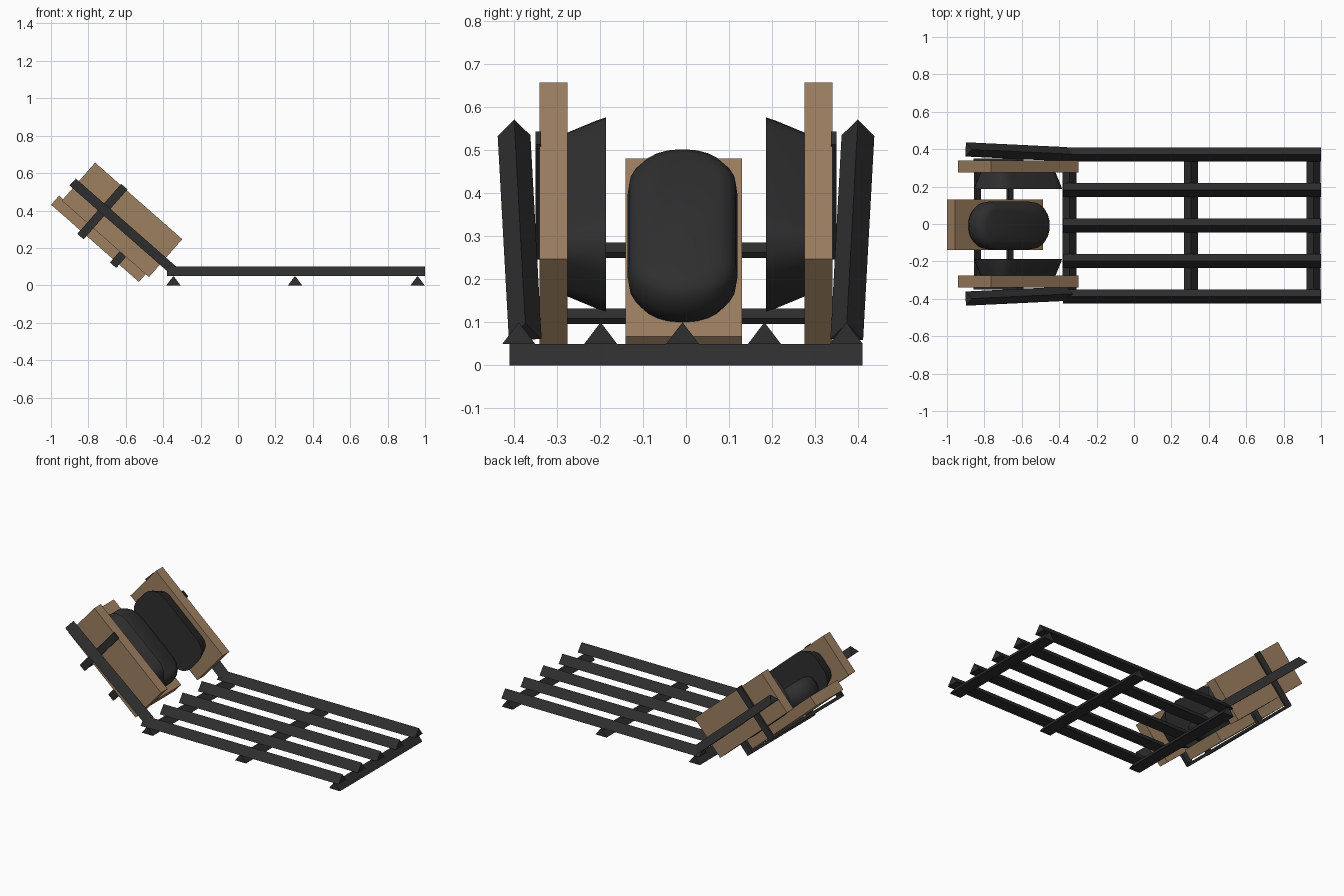
import bpy, bmesh
from math import radians, sin, cos, pi
from mathutils import Matrix, Vector

cube = bpy.data.objects.get("Cube")
if cube:
    bpy.data.objects.remove(cube, do_unlink=True)


def material(name, rgb):
    m = bpy.data.materials.new(name)
    m.use_nodes = True
    colour = (*rgb, 1)
    m.diffuse_color = colour
    m.node_tree.nodes["Principled BSDF"].inputs["Base Color"].default_value = colour
    return m


BROWN = material("tan_wood", (0.34, 0.215, 0.12))
BLACK = material("charcoal", (0.028, 0.028, 0.029))

# Tilted frame shared by the seat: local x runs down the slope, z faces out of it
TILT = Matrix.Translation((-0.62, 0, 0.35)) @ Matrix.Rotation(radians(41.3), 4, "Y")


def finish(name, bm, mat, matrix, smooth=False):
    bmesh.ops.recalc_face_normals(bm, faces=bm.faces)
    mesh = bpy.data.meshes.new(name)
    bm.to_mesh(mesh)
    bm.free()
    mesh.transform(matrix)
    mesh.materials.append(mat)
    obj = bpy.data.objects.new(name, mesh)
    bpy.context.collection.objects.link(obj)
    if smooth:
        bpy.ops.object.select_all(action="DESELECT")
        bpy.context.view_layer.objects.active = obj
        obj.select_set(True)
        bpy.ops.object.shade_smooth_by_angle(angle=radians(40))
    return obj


def box(name, centre, size, mat):
    bm = bmesh.new()
    bmesh.ops.create_cube(bm, size=1)
    bmesh.ops.scale(bm, vec=size, verts=bm.verts)
    return finish(name, bm, mat, TILT @ Matrix.Translation(centre))


def loft(bm, rings):
    loops = [[bm.verts.new(p) for p in ring] for ring in rings]
    n = len(loops[0])
    for a, b in zip(loops, loops[1:]):
        for i in range(n):
            bm.faces.new((a[i], a[(i + 1) % n], b[(i + 1) % n], b[i]))
    bm.faces.new(loops[0])
    bm.faces.new(loops[-1])


def wedge_bar(name, start, end, up, half_width=0.038, height=0.05):
    """Triangular bar: flat base from start to end, ridge towards up."""
    start, end, up = Vector(start), Vector(end), Vector(up)
    side = (end - start).cross(up).normalized() * half_width
    bm = bmesh.new()
    loft(bm, [[p - side, p + side, p + up * height] for p in (start, end)])
    return finish(name, bm, BLACK, Matrix())


def rounded_outline(length, width, radius, z, steps=6):
    pts = []
    corners = ((1, 1), (-1, 1), (-1, -1), (1, -1))
    for q, (sx, sy) in enumerate(corners):
        for k in range(steps + 1):
            a = (q + k / steps) * pi / 2
            pts.append((sx * (length / 2 - radius) + radius * cos(a),
                        sy * (width / 2 - radius) + radius * sin(a), z))
    return pts


def pad(name, length, width, radius, layers, matrix):
    """Cushion lofted through (height, inset) layers."""
    bm = bmesh.new()
    loft(bm, [rounded_outline(length - 2 * i, width - 2 * i, radius - i, z)
              for z, i in layers])
    return finish(name, bm, BLACK, TILT @ matrix, smooth=True)


# Ground frame: cross feet and long rails
for i, x in enumerate((-0.345, 0.305, 0.96)):
    wedge_bar(f"cross_foot_{i + 1}", (x, -0.41, 0), (x, 0.41, 0), (0, 0, 1))
for i in range(5):
    y = 0.372 - 0.19 * i
    wedge_bar(f"long_rail_{i + 1}", (-0.38, y, 0.05), (1, y, 0.05), (0, 0, 1))

# Seat board, its cushion and the cross rods beneath
box("seat_board", (-0.026, -0.005, -0.157), (0.625, 0.27, 0.065), BROWN)
pad("seat_cushion", 0.52, 0.256, 0.12,
    [(-0.125, 0.02), (-0.1, 0.004), (-0.07, 0), (-0.035, 0.004), (-0.015, 0.018), (-0.004, 0.045)],
    Matrix.Translation((-0.004, -0.008, 0)))
box("upper_cross_rod", (-0.108, 0, -0.205), (0.035, 0.69, 0.017), BLACK)
box("lower_cross_rod", (0.124, 0, -0.205), (0.035, 0.62, 0.017), BLACK)

# Side boards, cushions, straps and sloping rails on both sides
normal = TILT.to_3x3() @ Vector((0, 0, 1))
for side, s in (("left", 1), ("right", -1)):
    box(f"{side}_side_board", (0, s * 0.3075, 0), (0.62, 0.065, 0.27), BROWN)
    pad(f"{side}_side_cushion", 0.5, 0.27, 0.1,
        [(0.275, 0.035), (0.21, 0.008), (0.186, 0)],
        Matrix.Rotation(radians(-90 * s), 4, "X"))
    box(f"{side}_strap", (-0.108, s * 0.343, -0.036), (0.045, 0.012, 0.355), BLACK)
    box(f"{side}_rod_stub", (0.124, s * 0.305, -0.17), (0.045, 0.02, 0.085), BLACK)
    wedge_bar(f"{side}_sloping_rail", (-0.9, s * 0.399, 0.533), (-0.36, s * 0.373, 0.06), normal)
